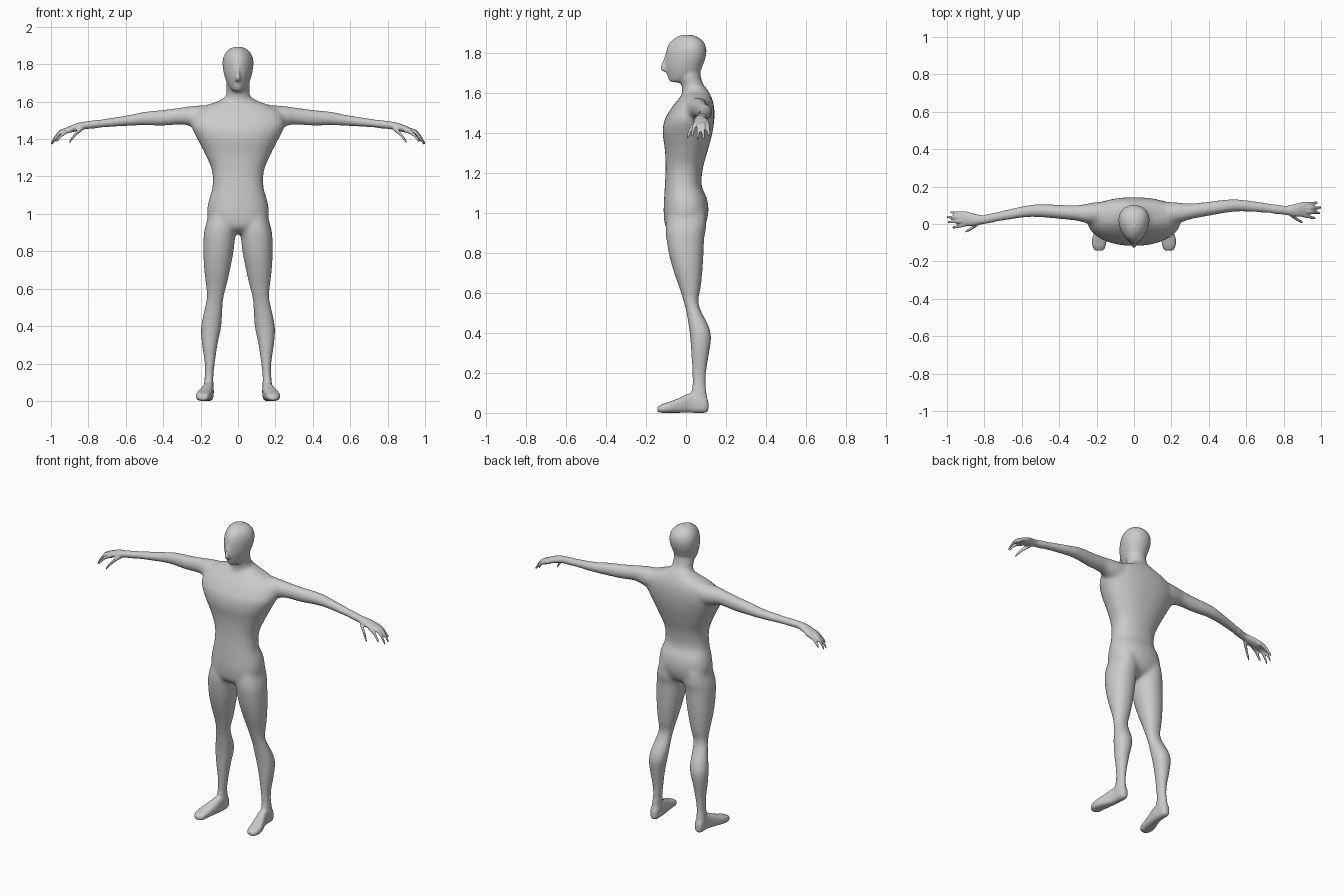
import bpy, bmesh, math

bm = bmesh.new()


def spline(p, q, r, s, t):
    """Catmull-Rom blend of four tuples."""
    return [0.5 * (2 * b + (c - a) * t + (2 * a - 5 * b + 4 * c - d) * t * t
                   + (3 * b - a - 3 * c + d) * t ** 3) for a, b, c, d in zip(p, q, r, s)]


def loft(axis, rings, power=2.0, taper=0.0, side=1, sway=None, n=32, steps=4):
    """Closed loft along an axis; a ring is (position, a_min, a_max, b_min, b_max)."""
    full = []
    for i in range(len(rings) - 1):
        quad = [rings[max(i - 1, 0)], rings[i], rings[i + 1], rings[min(i + 2, len(rings) - 1)]]
        full += [spline(*quad, k / steps) for k in range(steps)]
    full.append(rings[-1])
    loops = []
    for pos, a0, a1, b0, b1 in full:
        loop = []
        for k in range(n):
            c, s = math.cos(2 * math.pi * k / n), math.sin(2 * math.pi * k / n)
            u = math.copysign(abs(c) ** (2 / power), c) * (1 + taper * s)
            v = math.copysign(abs(s) ** (2 / power), s)
            a = (a0 + a1) / 2 + u * (a1 - a0) / 2
            b = (b0 + b1) / 2 + v * (b1 - b0) / 2
            x, y, z = {'x': (pos, a, b), 'y': (a, pos, b), 'z': (a, b, pos)}[axis]
            if sway:
                y += sway(x)
            loop.append(bm.verts.new((x * side, y, z)))
        loops.append(loop)
    for l, m in zip(loops, loops[1:]):
        for k in range(n):
            j = (k + 1) % n
            bm.faces.new((l[k], l[j], m[j], m[k]))
    bm.faces.new(loops[0])
    bm.faces.new(loops[-1])


def centred(rings):
    return [(z, -w, w, y0, y1) for z, w, y0, y1 in rings]


# torso
loft('z', centred([
    (.895, .05, -.06, .04), (.93, .14, -.102, .09), (1.0, .165, -.112, .112),
    (1.07, .157, -.11, .106), (1.14, .137, -.106, .078), (1.23, .139, -.102, .086),
    (1.32, .176, -.106, .111), (1.4, .217, -.117, .132), (1.46, .247, -.11, .141),
    (1.5, .25, -.09, .143), (1.54, .235, -.064, .14), (1.575, .185, -.035, .13),
    (1.605, .10, -.012, .116), (1.63, .065, 0, .1)]), power=2.25, n=48)
# neck
loft('z', centred([
    (1.56, .09, -.03, .12), (1.6, .076, -.02, .112), (1.64, .063, -.022, .09),
    (1.68, .061, -.035, .075), (1.74, .06, -.04, .07)]))
# head
loft('z', centred([
    (1.655, .025, -.078, -.01), (1.67, .04, -.087, .03), (1.70, .058, -.096, .066),
    (1.74, .071, -.104, .084), (1.78, .079, -.103, .098), (1.82, .08, -.097, .102),
    (1.855, .069, -.08, .09), (1.88, .046, -.05, .062), (1.893, .018, -.02, .03)]),
    taper=.22)
# nose
loft('z', centred([
    (1.708, .016, -.112, -.06), (1.725, .016, -.129, -.06), (1.76, .012, -.117, -.06),
    (1.795, .011, -.103, -.06)]))

for side in (1, -1):
    # the arm on -x swings slightly further forward
    def sway(x):
        return 0 if side > 0 else -.05 * min(max((x - .2) / .6, 0), 1)

    # leg
    loft('z', [
        (1.0, .03, .155, -.09, .10), (.93, .008, .176, -.102, .102),
        (.88, .014, .184, -.1, .092), (.79, .025, .186, -.085, .088),
        (.7, .042, .181, -.06, .082), (.62, .06, .172, -.032, .073),
        (.56, .075, .167, -.014, .062), (.51, .081, .176, 0, .076),
        (.44, .085, .191, .012, .112), (.38, .092, .199, .02, .127),
        (.3, .109, .193, .025, .117), (.2, .123, .179, .03, .102),
        (.12, .132, .179, .029, .1), (.06, .13, .185, .02, .108),
        (.02, .132, .183, .02, .103)], power=2.15, side=side)
    # foot
    loft('y', [
        (.112, .145, .17, .012, .055), (.095, .131, .183, 0, .088),
        (.03, .13, .187, 0, .1), (-.03, .137, .207, 0, .076),
        (-.08, .145, .224, 0, .056), (-.12, .152, .222, 0, .043),
        (-.143, .165, .208, .005, .03)], power=2.7, side=side)
    # arm and palm
    loft('x', [
        (.12, .005, .12, 1.47, 1.575), (.2, 0, .118, 1.455, 1.58),
        (.26, .01, .113, 1.468, 1.576), (.3, .024, .11, 1.477, 1.57),
        (.4, .043, .12, 1.47, 1.557), (.5, .06, .132, 1.472, 1.547),
        (.58, .066, .131, 1.469, 1.53), (.7, .058, .115, 1.462, 1.511),
        (.8, .05, .098, 1.454, 1.496), (.84, .043, .102, 1.447, 1.49),
        (.88, .038, .113, 1.438, 1.478), (.915, .043, .113, 1.43, 1.463)],
        side=side, sway=sway)
    # thumb and four fingers: base, middle and tip points
    digits = [[(.83, .055, 1.46), (.87, .026, 1.425), (.903, .008, 1.38)]]
    for y0, y1, tip, z in ((.051, .03, .973, 1.385), (.069, .058, .996, 1.372),
                           (.087, .086, 1.001, 1.374), (.105, .114, .984, 1.388)):
        digits.append([(.89, y0, 1.45), (tip - .045, (y0 + y1) / 2, 1.434), (tip, y1, z)])
    for pts in digits:
        loft('x', [(x, y - r, y + r, z - 1.3 * r, z + 1.3 * r)
                   for (x, y, z), r in zip(pts, (.012, .0105, .008))],
             side=side, sway=sway, n=16, steps=8)

bmesh.ops.recalc_face_normals(bm, faces=bm.faces)
mesh = bpy.data.meshes.new("human_figure")
bm.to_mesh(mesh)
bm.free()
body = bpy.data.objects.new("human_figure", mesh)
bpy.context.collection.objects.link(body)
bpy.context.view_layer.objects.active = body
body.select_set(True)

# fuse all parts into one skin
fuse = body.modifiers.new("fuse", 'REMESH')
fuse.mode = 'VOXEL'
fuse.voxel_size = .0055
bpy.ops.object.modifier_apply(modifier=fuse.name)

# soften the joins, strongest on trunk and limbs
bm = bmesh.new()
bm.from_mesh(body.data)
limbs = [v for v in bm.verts if abs(v.co.x) < .75 and .12 < v.co.z < 1.66]
for verts, count in ((limbs, 30), (list(bm.verts), 4)):
    for _ in range(count):
        bmesh.ops.smooth_vert(bm, verts=verts, factor=.5,
                              use_axis_x=True, use_axis_y=True, use_axis_z=True)
floor = min(v.co.z for v in bm.verts)
bmesh.ops.translate(bm, verts=bm.verts, vec=(0, 0, -floor))
bm.to_mesh(body.data)
bm.free()
bpy.ops.object.shade_smooth()
